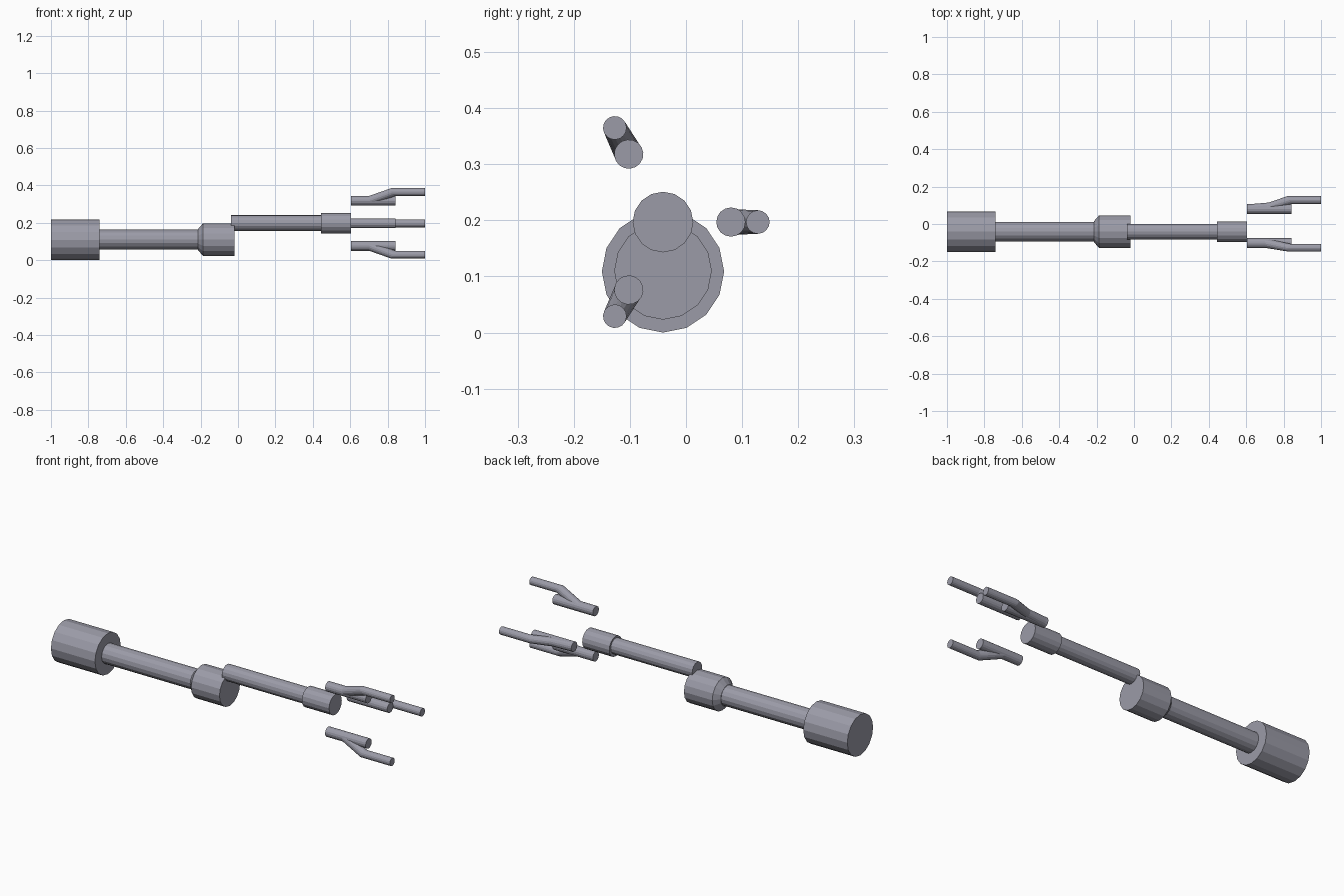
import bpy, bmesh
from math import sin, cos, tau
from mathutils import Vector

if "Cube" in bpy.data.objects:
    bpy.data.objects.remove(bpy.data.objects["Cube"])

SIDES = 16
AXIS_Y = -0.041

# Dark bluish grey metal
metal = bpy.data.materials.new("dark_metal")
metal.diffuse_color = (0.33, 0.33, 0.39, 1)
metal.use_nodes = True
metal.node_tree.nodes["Principled BSDF"].inputs["Base Color"].default_value = metal.diffuse_color


def loft(name, origin, out, rings):
    """Capped tube along x. Each ring: (x, outward offset, radius, x shear)."""
    out = Vector((0, *out)).normalized()
    side = Vector((1, 0, 0)).cross(out)
    base = Vector((0, *origin))
    bm = bmesh.new()
    loops = []
    for x, d, r, shear in rings:
        loop = []
        for i in range(SIDES):
            a = tau * i / SIDES
            p = base + out * (d + r * cos(a)) + side * (r * sin(a))
            p.x = x - shear * cos(a)
            loop.append(bm.verts.new(p))
        loops.append(loop)
    for a, b in zip(loops, loops[1:]):
        for i in range(SIDES):
            j = (i + 1) % SIDES
            bm.faces.new((a[i], a[j], b[j], b[i]))
    bm.faces.new(loops[0])
    bm.faces.new(loops[-1])
    bmesh.ops.recalc_face_normals(bm, faces=bm.faces[:])
    mesh = bpy.data.meshes.new(name)
    bm.to_mesh(mesh)
    bm.free()
    mesh.materials.append(metal)
    obj = bpy.data.objects.new(name, mesh)
    bpy.context.collection.objects.link(obj)
    return obj


def rod(name, z, *rings):
    return loft(name, (AXIS_Y, z), (0, 1), [(x, 0, r, 0) for x, r in rings])


# Arm segments
rod("shoulder", 0.109, (-1.0, 0.109), (-0.74, 0.109))
rod("upper_arm", 0.111, (-0.75, 0.053), (-0.20, 0.053))
rod("elbow", 0.110, (-0.215, 0.055), (-0.187, 0.087), (-0.02, 0.087))
rod("forearm", 0.199, (-0.037, 0.042), (0.45, 0.042))
rod("wrist", 0.197, (0.444, 0.054), (0.604, 0.054))

# Fingers: a straight knuckle, with a tip that bends outward from it
side_root = [(0.61, 0, 0.0255, 0), (0.72, 0.012, 0.0225, 0)]
short_root = [(0.70, 0, 0.0255, 0)]
fingers = [
    ("side", (0.080, 0.197), (1, 0), 0.048, side_root),
    ("upper", (-0.102, 0.318), (-0.025, 0.047), 0.053, short_root),
    ("lower", (-0.102, 0.076), (-0.025, -0.047), 0.053, short_root),
]
for name, origin, out, reach, root in fingers:
    loft(name + "_finger_base", origin, out,
         [(0.604, 0, 0.026, 0), (0.843, 0, 0.026, 0)])
    loft(name + "_finger_tip", origin, out,
         root + [(0.832, reach, 0.021, 0.012), (1.0, reach, 0.021, 0)])
